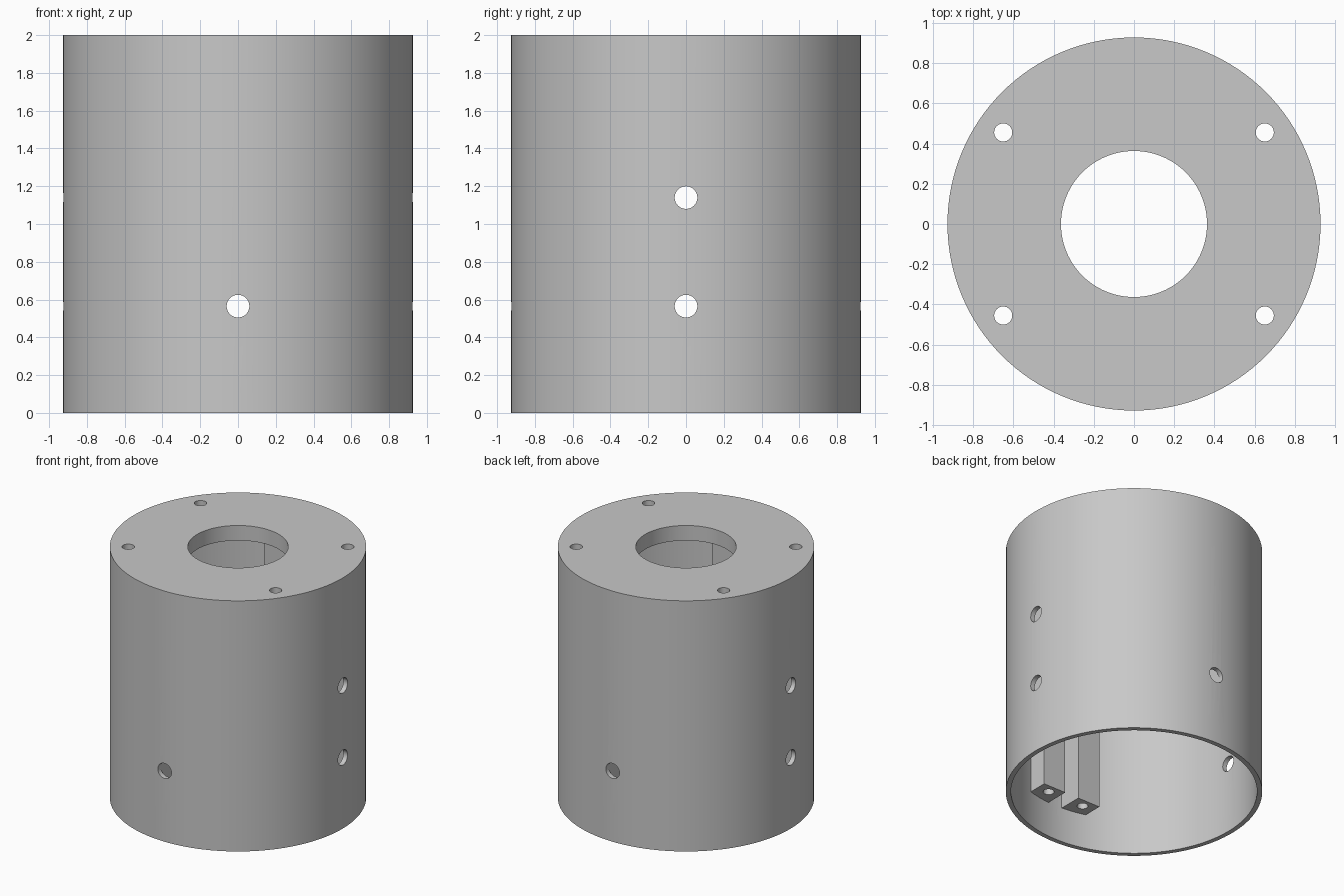
import bpy
from math import pi, radians

cube = bpy.data.objects.get("Cube")
if cube:
    bpy.data.objects.remove(cube, do_unlink=True)

HEIGHT, OUTER, INNER, PLATE = 2.0, 0.927, 0.89, 0.12
POST_BOTTOM = 0.28

grey = bpy.data.materials.new("plain grey")
grey.use_nodes = True
colour = (0.58, 0.58, 0.58, 1)
grey.diffuse_color = colour
grey.node_tree.nodes["Principled BSDF"].inputs["Base Color"].default_value = colour


def cylinder(name, radius, depth, location, rotation=(0, 0, 0), sides=48):
    bpy.ops.mesh.primitive_cylinder_add(vertices=sides, radius=radius, depth=depth,
                                        location=location, rotation=rotation)
    obj = bpy.context.object
    obj.name = name
    obj.data.materials.append(grey)
    return obj


def box(name, low, high):
    bpy.ops.mesh.primitive_cube_add(size=1, location=[(a + b) / 2 for a, b in zip(low, high)])
    obj = bpy.context.object
    obj.name = name
    obj.scale = [b - a for a, b in zip(low, high)]
    bpy.ops.object.transform_apply(location=False, rotation=False, scale=True)
    obj.data.materials.append(grey)
    return obj


def combine(target, other, operation):
    """Apply a boolean and discard the helper."""
    mod = target.modifiers.new(operation.lower(), 'BOOLEAN')
    mod.operation = operation
    mod.solver = 'EXACT'
    mod.object = other
    bpy.context.view_layer.objects.active = target
    bpy.ops.object.modifier_apply(modifier=mod.name)
    bpy.data.objects.remove(other, do_unlink=True)


# Cup-shaped shell: closed top plate, open bottom
housing = cylinder("housing", OUTER, HEIGHT, (0, 0, HEIGHT / 2), sides=128)
cavity_top = HEIGHT - PLATE
combine(housing, cylinder("cavity", INNER, cavity_top + 1, (0, 0, (cavity_top - 1) / 2),
                          sides=128), 'DIFFERENCE')

# Two pairs of screw posts inside the front and back walls
for sx in (-1, 1):
    for sy in (-1, 1):
        xs = sorted((sx * 0.062, sx * 0.26))
        ys = sorted((sy * 0.70, sy * 0.8885))
        post = box("post", (xs[0], ys[0], POST_BOTTOM), (xs[1], ys[1], HEIGHT - PLATE / 2))
        combine(housing, post, 'UNION')
        # Blind screw hole in the underside of the post
        combine(housing, cylinder("screw_hole", 0.04, 0.6, (sx * 0.16, sy * 0.77, POST_BOTTOM),
                                  sides=32), 'DIFFERENCE')
        # Mounting hole through the top plate
        combine(housing, cylinder("mount_hole", 0.045, 0.5, (sx * 0.65, sy * 0.455, HEIGHT),
                                  sides=32), 'DIFFERENCE')

# Large central opening in the top plate
combine(housing, cylinder("centre_opening", 0.363, 0.5, (0, 0, HEIGHT), sides=96), 'DIFFERENCE')

# Radial holes: one on the front and back, two on each side
for s in (-1, 1):
    combine(housing, cylinder("wall_hole", 0.06, 0.3, (0, s * 0.95, 0.565), (pi / 2, 0, 0)),
            'DIFFERENCE')
    for z in (0.565, 1.14):
        combine(housing, cylinder("wall_hole", 0.06, 0.3, (s * 0.95, 0, z), (0, pi / 2, 0)),
                'DIFFERENCE')

bpy.ops.object.select_all(action='DESELECT')
housing.select_set(True)
bpy.context.view_layer.objects.active = housing
bpy.ops.object.shade_smooth_by_angle(angle=radians(30))
